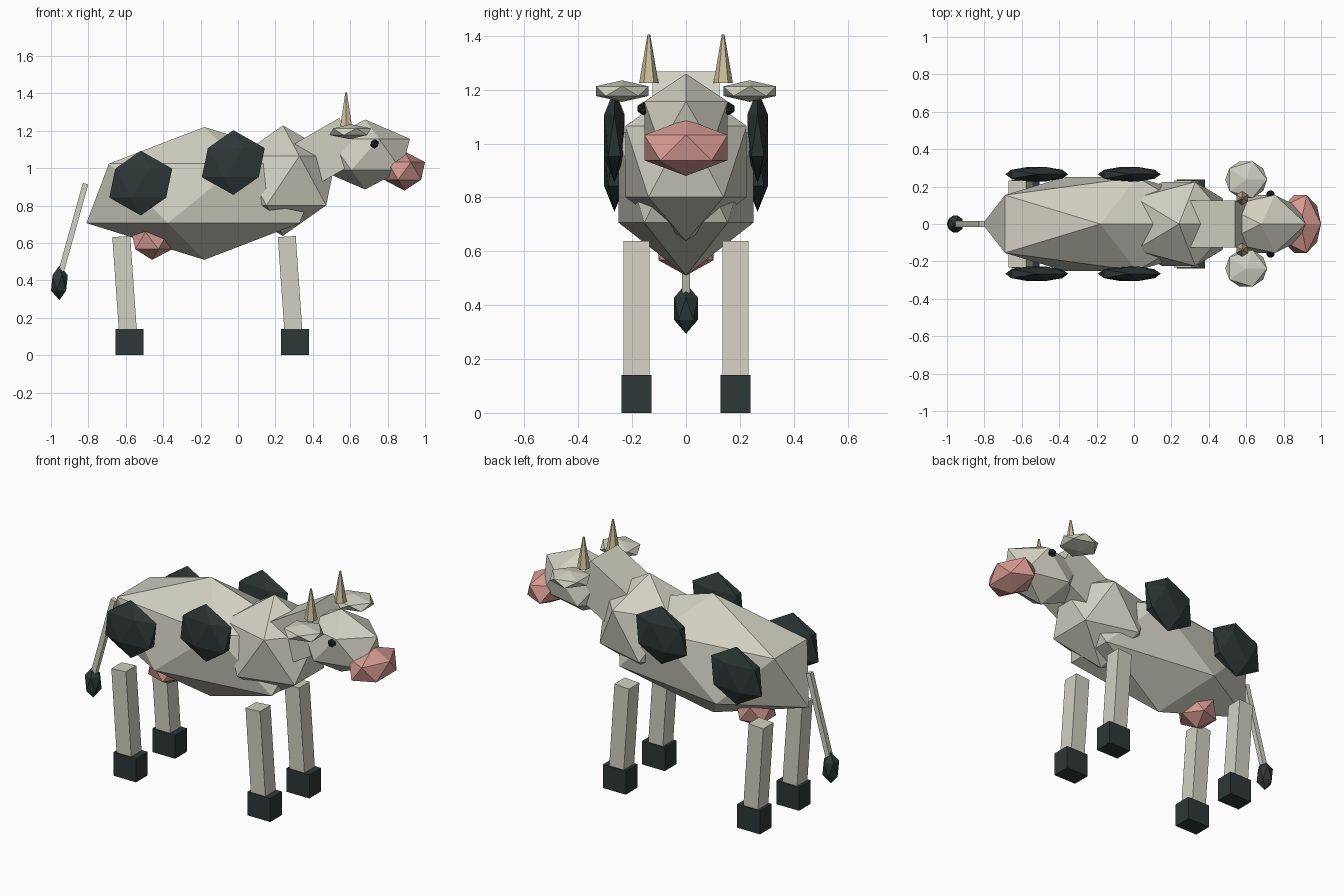
import bpy, math
from mathutils import Vector

cube = bpy.data.objects.get("Cube")
if cube:
    bpy.data.objects.remove(cube, do_unlink=True)


def material(name, rgb):
    m = bpy.data.materials.new(name)
    m.use_nodes = True
    m.diffuse_color = (*rgb, 1)
    m.node_tree.nodes["Principled BSDF"].inputs["Base Color"].default_value = (*rgb, 1)
    return m


cream = material("cream hide", (0.64, 0.63, 0.54))
dark = material("charcoal", (0.027, 0.039, 0.038))
pink = material("pink skin", (0.68, 0.32, 0.29))
horn_tan = material("horn tan", (0.62, 0.53, 0.34))
eye_black = material("eye black", (0.012, 0.016, 0.017))


def finish(name, mat, scale=(1, 1, 1)):
    ob = bpy.context.object
    ob.name = name
    ob.scale = scale
    ob.data.materials.append(mat)
    return ob


def gem(name, mat, loc, radii, turn=0):
    """Twenty-sided faceted ball."""
    bpy.ops.mesh.primitive_ico_sphere_add(subdivisions=1, radius=1, location=loc,
                                          rotation=(0, 0, turn))
    return finish(name, mat, radii)


def box(name, mat, loc, size, pitch=0):
    bpy.ops.mesh.primitive_cube_add(size=1, location=loc, rotation=(0, pitch, 0))
    return finish(name, mat, size)


# Torso, neck and head
gem("body", cream, (-0.18, 0, 0.865), (0.705, 0.294, 0.355))
gem("chest", cream, (0.24, 0, 0.933), (0.32, 0.265, 0.295))
box("neck", cream, (0.43, 0, 1.06), (0.4, 0.25, 0.25), math.radians(-30))
gem("head", cream, (0.68, 0, 1.073), (0.268, 0.182, 0.187))
gem("muzzle", pink, (0.89, 0, 0.985), (0.123, 0.182, 0.105))
gem("udder", pink, (-0.46, 0, 0.613), (0.123, 0.12, 0.103), math.pi)

# Tail and its tuft
top, end = Vector((-0.815, 0, 0.917)), Vector((-0.945, 0, 0.45))
axis = top - end
box("tail", cream, (top + end) / 2, (0.03, 0.03, axis.length), math.atan2(axis.x, axis.z))
gem("tail_tuft", dark, (-0.955, 0, 0.387), (0.05, 0.052, 0.093))

# Paired parts
for side, s in (("left", 1), ("right", -1)):
    gem(side + "_ear", cream, (0.6, s * 0.237, 1.195), (0.125, 0.115, 0.04))
    gem(side + "_eye", eye_black, (0.73, s * 0.158, 1.13), (0.025, 0.025, 0.025))
    bpy.ops.mesh.primitive_cone_add(vertices=6, radius1=0.036, radius2=0.005, depth=0.18,
                                    location=(0.578, s * 0.138, 1.315))
    finish(side + "_horn", horn_tan)
    for part, x, z in (("rear", -0.52, 0.92), ("front", -0.025, 1.03)):
        gem(f"{side}_{part}_spot", dark, (x, s * 0.266, z), (0.188, 0.045, 0.173))
    for part, x in (("rear", -0.58), ("front", 0.305)):
        box(f"{side}_{part}_leg", cream, (x - 0.025, s * 0.184, 0.36), (0.096, 0.098, 0.55),
            math.radians(-4))
        box(f"{side}_{part}_hoof", dark, (x, s * 0.184, 0.07), (0.15, 0.11, 0.14))
